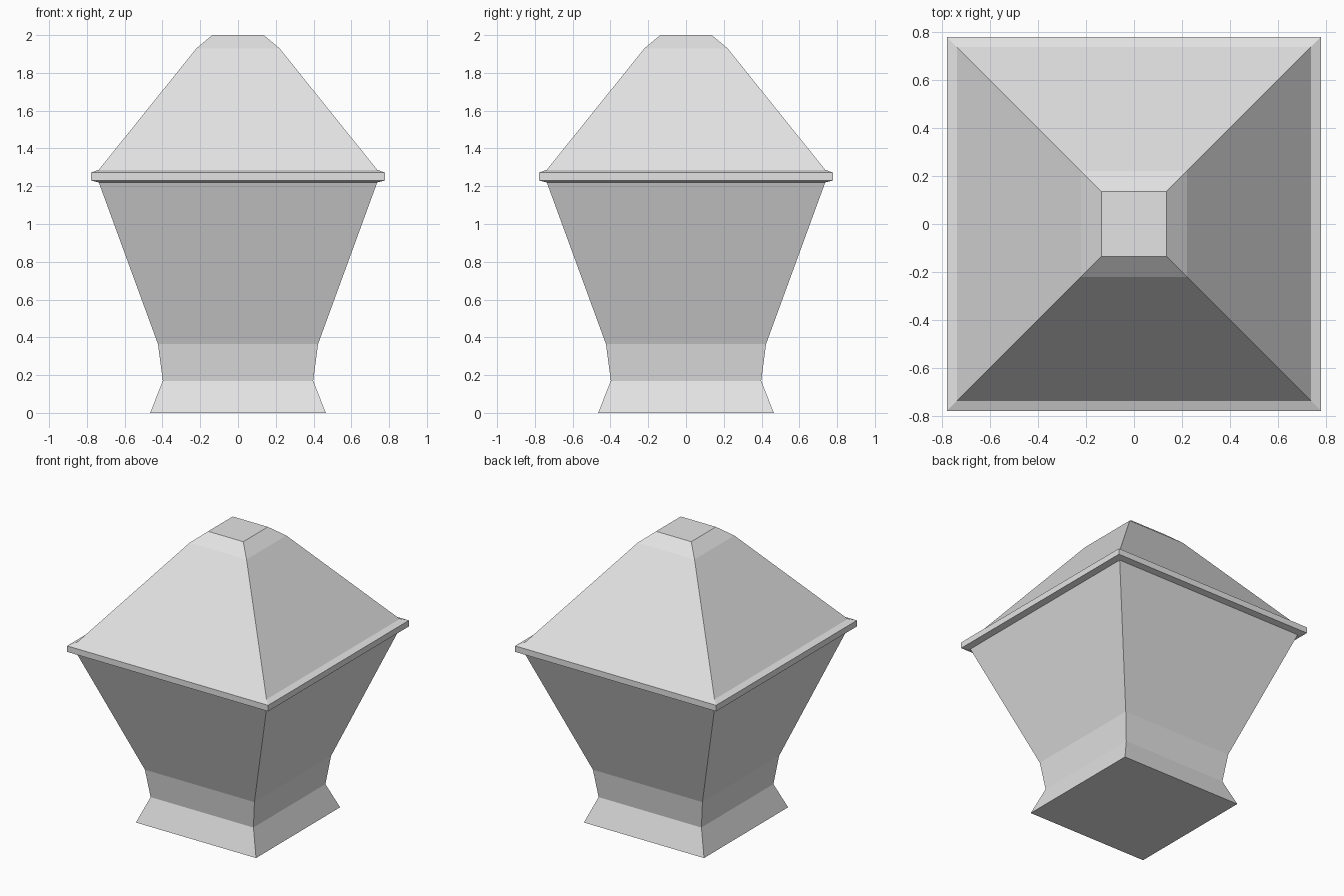
import bpy
import bmesh

cube = bpy.data.objects.get("Cube")
if cube:
    bpy.data.objects.remove(cube, do_unlink=True)

# One plain pale grey for every part
grey = bpy.data.materials.new("pale_grey")
grey.use_nodes = True
colour = (0.77, 0.77, 0.77, 1)
grey.diffuse_color = colour
grey.node_tree.nodes["Principled BSDF"].inputs["Base Color"].default_value = colour


def square_loft(name, profile, cap_bottom=False, cap_top=False):
    """Loft square rings through (half width, height) pairs."""
    bm = bmesh.new()
    rings = [[bm.verts.new((w * sx, w * sy, z))
              for sx, sy in ((-1, -1), (1, -1), (1, 1), (-1, 1))]
             for w, z in profile]
    for low, high in zip(rings, rings[1:]):
        for i in range(4):
            j = (i + 1) % 4
            bm.faces.new((low[i], low[j], high[j], high[i]))
    if cap_bottom:
        bm.faces.new(rings[0][::-1])
    if cap_top:
        bm.faces.new(rings[-1])
    mesh = bpy.data.meshes.new(name)
    bm.to_mesh(mesh)
    bm.free()
    mesh.materials.append(grey)
    obj = bpy.data.objects.new(name, mesh)
    bpy.context.collection.objects.link(obj)
    return obj


# Rings where neighbouring parts meet
bowl_base = (0.424, 0.365)
rim_base = (0.737, 1.22)
rim_top = (0.737, 1.287)

# Flared foot and narrow neck
square_loft("pedestal", [(0.465, 0), (0.398, 0.17), bowl_base], cap_bottom=True)
# Tapered body widening up to the rim
square_loft("bowl", [bowl_base, rim_base])
# Thin projecting band with sloped upper and lower lips
square_loft("rim", [rim_base, (0.778, 1.23), (0.778, 1.272), rim_top])
# Pyramid lid with a chamfered flat top
square_loft("lid", [rim_top, (0.22, 1.93), (0.136, 2.0)], cap_top=True)
